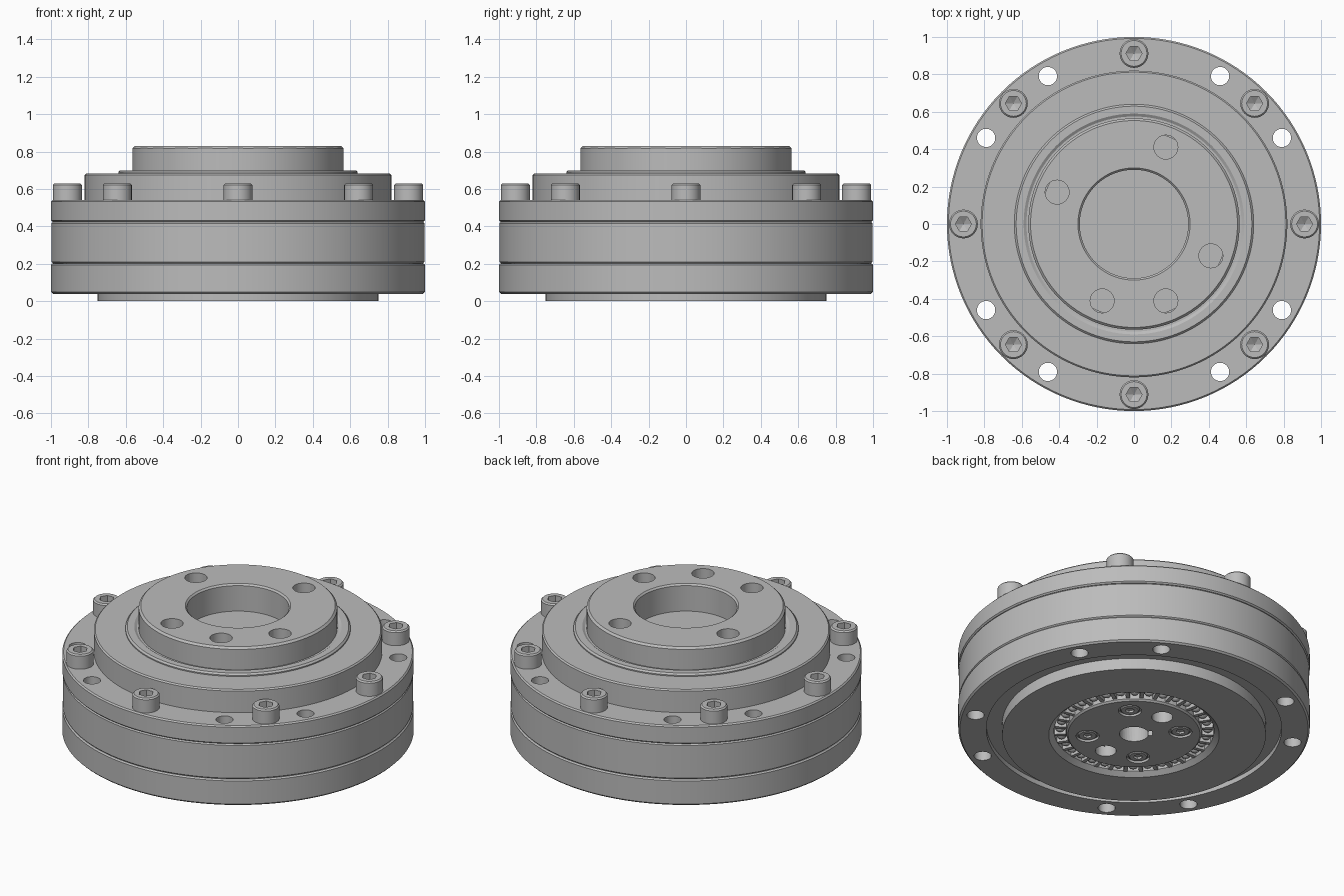
import bpy, bmesh, math
from mathutils import Matrix, Vector

if "Cube" in bpy.data.objects:
    bpy.data.objects.remove(bpy.data.objects["Cube"], do_unlink=True)

steel = bpy.data.materials.new("machined grey steel")
steel.use_nodes = True
GREY = (0.5, 0.5, 0.5, 1)
steel.diffuse_color = GREY
steel.node_tree.nodes["Principled BSDF"].inputs["Base Color"].default_value = GREY


def add_object(name, bm):
    bmesh.ops.recalc_face_normals(bm, faces=bm.faces)
    mesh = bpy.data.meshes.new(name)
    bm.to_mesh(mesh)
    bm.free()
    mesh.materials.append(steel)
    ob = bpy.data.objects.new(name, mesh)
    bpy.context.collection.objects.link(ob)
    return ob


def spin_profile(bm, profile, steps):
    """Revolve (radius, height) points; profiles off the axis close into a ring."""
    verts = [bm.verts.new((r, 0, z)) for r, z in profile]
    edges = [bm.edges.new(p) for p in zip(verts, verts[1:])]
    if profile[0][0] > 0:
        edges.append(bm.edges.new((verts[-1], verts[0])))
    bmesh.ops.spin(bm, geom=verts + edges, axis=(0, 0, 1), cent=(0, 0, 0),
                   angle=math.tau, steps=steps)
    bmesh.ops.remove_doubles(bm, verts=bm.verts, dist=1e-5)


def lathe(name, profile, steps=128):
    bm = bmesh.new()
    spin_profile(bm, profile, steps)
    return add_object(name, bm)


def ring(name, inner, outer, low, high, bevel=0.008):
    return lathe(name, [(inner, low), (outer - bevel, low), (outer, low + bevel),
                        (outer, high - bevel), (outer - bevel, high), (inner, high)])


def polar(radius, degrees, z=0):
    a = math.radians(degrees)
    return Vector((radius * math.cos(a), radius * math.sin(a), z))


def cylinders(name, places, radius, low, high, sides=32):
    bm = bmesh.new()
    for p in places:
        bmesh.ops.create_cone(bm, cap_ends=True, segments=sides, radius1=radius, radius2=radius,
                              depth=high - low,
                              matrix=Matrix.Translation((p.x, p.y, (low + high) / 2)))
    return add_object(name, bm)


def cut(targets, cutter):
    for ob in targets:
        mod = ob.modifiers.new("cut", 'BOOLEAN')
        mod.object, mod.operation, mod.solver = cutter, 'DIFFERENCE', 'EXACT'
        bpy.context.view_layer.objects.active = ob
        bpy.ops.object.modifier_apply(modifier=mod.name)
    bpy.data.objects.remove(cutter, do_unlink=True)


def copies(ob, places):
    ob.location = places[0]
    for p in places[1:]:
        twin = ob.copy()
        twin.location = p
        bpy.context.collection.objects.link(twin)


# Stacked outer rings
base_ring = lathe("base_ring", [(0.7, 0.07), (0.84, 0.07), (0.84, 0.04), (0.99, 0.04),
                                (1, 0.05), (1, 0.195), (0.992, 0.203), (0.7, 0.203)])
gear_ring = ring("gear_ring", 0.7, 0.997, 0.203, 0.425)
clamp_ring = ring("clamp_ring", 0.7, 1.0, 0.425, 0.54)
rim_angles = [a + s for a in range(45, 360, 90) for s in (-14.8, 14.8)]
cut([base_ring, gear_ring, clamp_ring],
    cylinders("rim_cutter", [polar(0.915, a) for a in rim_angles], 0.049, -0.1, 0.8))

# Bearing housing with its raised seal lip
lathe("bearing_housing", [(0.5, 0.4), (0.82, 0.4), (0.82, 0.675), (0.812, 0.683),
                          (0.64, 0.683), (0.64, 0.69), (0.63, 0.7), (0.59, 0.7),
                          (0.575, 0.69), (0.5, 0.69)])

# Output flange with blind bore and bolt holes
flange = lathe("output_flange", [(0, 0.45), (0.565, 0.45), (0.565, 0.818), (0.553, 0.83),
                                 (0.3, 0.83), (0.29, 0.82), (0.29, 0.66), (0, 0.66)])
flange_angles = (67.5, 157.5, -22.5, -112.5, -67.5)
cut([flange], cylinders("flange_cutter", [polar(0.445, a) for a in flange_angles],
                        0.064, 0.64, 1.0))

# Socket head bolts around the rim
bolt = lathe("socket_bolt", [(0, 0.53), (0.077, 0.53), (0.077, 0.622),
                             (0.069, 0.63), (0, 0.63)], 32)
cut([bolt], lathe("hex_cutter", [(0, 0.555), (0.043, 0.58), (0.043, 0.7), (0, 0.7)], 6))
copies(bolt, [polar(0.912, a) for a in range(0, 360, 45)])

# Base plate with a bevelled opening for the input bearing
lathe("base_plate", [(0.485, 0), (0.75, 0), (0.75, 0.12), (0.3, 0.12), (0.3, 0.07),
                     (0.455, 0.07), (0.455, 0.025)])

# Input hub with keyed bore, two through holes and four screw recesses
hub = lathe("input_hub", [(0, 0.005), (0.375, 0.005), (0.385, 0.015), (0.385, 0.3), (0, 0.3)])
screw_places = [polar(0.265, a) for a in range(45, 360, 90)]
cut([hub], cylinders("bore_cutter", [Vector()], 0.083, -0.1, 0.28))
cut([hub], cylinders("passage_cutter", [polar(0.25, 90), polar(0.25, 270)], 0.06, -0.1, 0.28))
cut([hub], cylinders("recess_cutter", screw_places, 0.066, -0.1, 0.02))
bm = bmesh.new()
bmesh.ops.create_cube(bm, size=1, matrix=Matrix.Rotation(math.radians(135), 4, 'Z')
                      @ Matrix.Translation((0.07, 0, 0.09))
                      @ Matrix.Diagonal((0.07, 0.05, 0.38, 1)))
cut([hub], add_object("keyway_cutter", bm))

# Countersunk hub screws
screw = lathe("hub_screw", [(0, 0.03), (0.054, 0.03), (0.054, 0.012), (0.048, 0.007),
                            (0, 0.007)], 32)
cut([screw], lathe("hex_cutter", [(0, -0.1), (0.026, -0.1), (0.026, 0.02), (0, 0.024)], 6))
copies(screw, screw_places)

# Input bearing: cage fingers with a ball in each gap
COUNT = 32
cage, balls = bmesh.new(), bmesh.new()
for i in range(COUNT):
    angle = 360 * i / COUNT
    turn = Matrix.Rotation(math.radians(angle), 4, 'Z')
    bmesh.ops.create_cube(cage, size=1, matrix=turn @ Matrix.Translation((0.42, 0, 0.045))
                          @ Matrix.Diagonal((0.065, 0.022, 0.05, 1)))
    place = Matrix.Translation(polar(0.42, angle + 180 / COUNT, 0.05))
    bmesh.ops.create_uvsphere(balls, u_segments=12, v_segments=8, radius=0.03, matrix=place)
add_object("bearing_cage", cage)
add_object("bearing_balls", balls)

# Smooth the round walls and keep machined edges sharp
bpy.ops.object.select_all(action='DESELECT')
for ob in bpy.context.scene.objects:
    if ob.type == 'MESH':
        ob.select_set(True)
        bpy.context.view_layer.objects.active = ob
bpy.ops.object.shade_smooth_by_angle(angle=math.radians(30))
bpy.ops.object.select_all(action='DESELECT')
